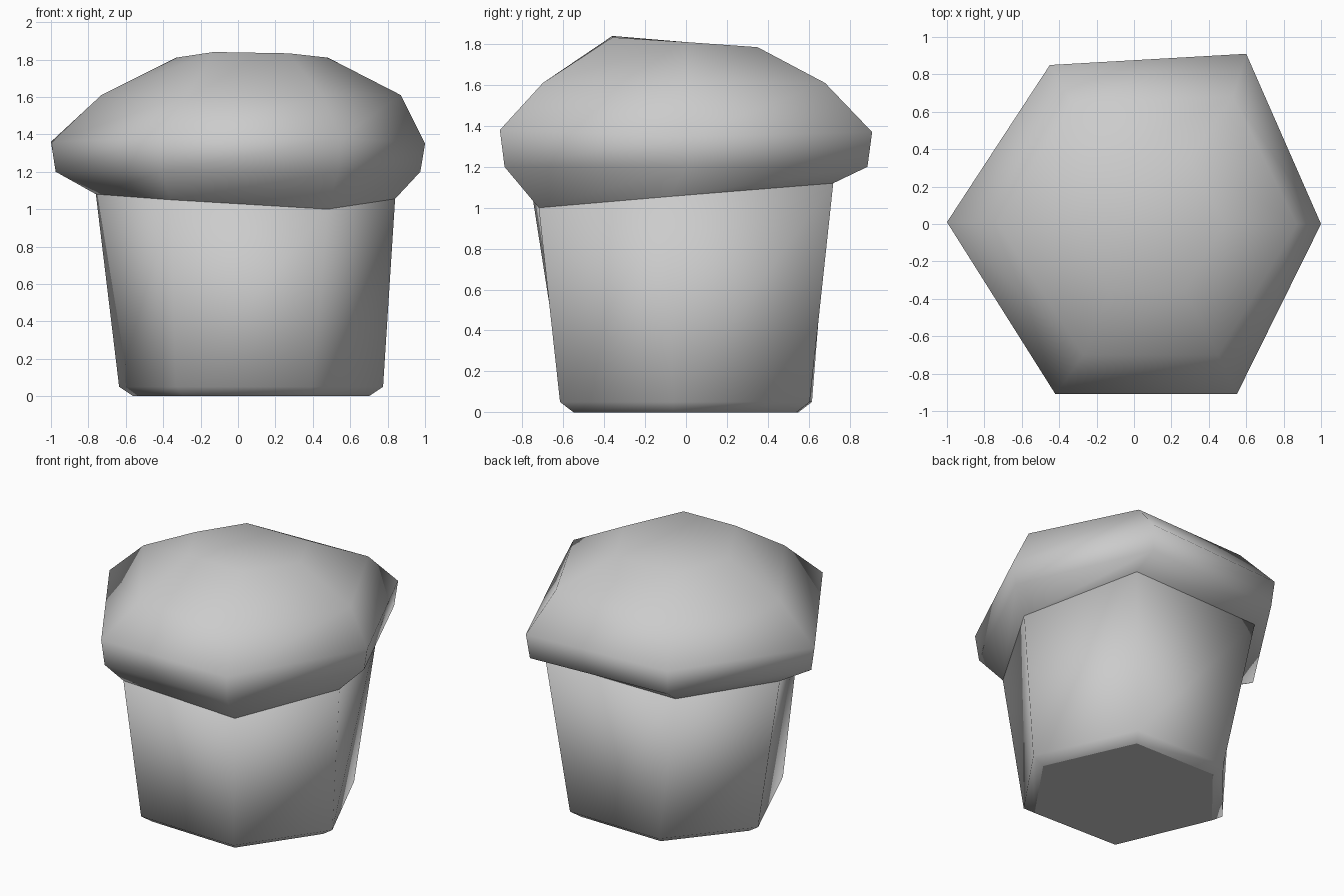
import bpy
import bmesh
from mathutils import Vector

default_cube = bpy.data.objects.get("Cube")
if default_cube:
    bpy.data.objects.remove(default_cube, do_unlink=True)

# Single plain grey for the whole model
grey = bpy.data.materials.new("plain_grey")
grey.use_nodes = True
colour = (0.6, 0.6, 0.6, 1.0)
grey.diffuse_color = colour
grey.node_tree.nodes["Principled BSDF"].inputs["Base Color"].default_value = colour


def ring(outline, heights):
    """Join plan corners with one shared height or a height per corner."""
    if isinstance(heights, float):
        heights = [heights] * len(outline)
    return [Vector((x, y, z)) for (x, y), z in zip(outline, heights)]


def resized(outline, factor, centre_x=0.0):
    """Scale a plan outline about a point on the x axis."""
    return [(centre_x + (x - centre_x) * factor, y * factor) for x, y in outline]


def loft(name, rings, flat_bottom=False):
    """Bridge a stack of rings, lowest first, and close both ends."""
    bm = bmesh.new()
    loops = [[bm.verts.new(point) for point in points] for points in rings]
    for lower, upper in zip(loops, loops[1:]):
        count = len(lower)
        for i in range(count):
            j = (i + 1) % count
            bm.faces.new((lower[i], lower[j], upper[j], upper[i]))
    bottom = bm.faces.new(list(reversed(loops[0])))
    bm.faces.new(loops[-1])
    for face in bm.faces:
        face.smooth = True
    bottom.smooth = not flat_bottom
    if not flat_bottom:
        # The hidden underside is left open so it does not bend the shading
        bm.faces.remove(bottom)
    mesh = bpy.data.meshes.new(name)
    bm.to_mesh(mesh)
    bm.free()
    mesh.materials.append(grey)
    obj = bpy.data.objects.new(name, mesh)
    bpy.context.collection.objects.link(obj)
    return obj


# Plan outlines, anticlockwise from the +x corner
base = [(0.70, -0.06), (0.43, 0.54), (-0.19, 0.55),
        (-0.56, 0.1), (-0.29, -0.53), (0.36, -0.55)]
neck = [(0.84, -0.08), (0.58, 0.72), (-0.41, 0.7),
        (-0.76, 0.05), (-0.36, -0.75), (0.48, -0.72)]
rim = [(1, 0), (0.6, 0.91), (-0.45, 0.85),
       (-1, 0.01), (-0.42, -0.91), (0.55, -0.91)]
shoulder = [(0.87, 0), (0.53, 0.68), (-0.33, 0.65),
            (-0.73, 0), (-0.27, -0.7), (0.45, -0.7)]
crown = [(0.48, 0), (0.3, 0.35), (-0.17, 0.34),
         (-0.33, 0), (-0.13, -0.36), (0.27, -0.36)]

# Slightly uneven seam shared by the stem and the cap
seam = ring(neck, [1.055, 1.12, 1.11, 1.08, 1.05, 1.0])

# Tapered stem with a bevelled foot
loft("stem", [
    ring(base, 0.0),
    ring(resized(base, 1.12, 0.07), 0.05),
    seam,
], flat_bottom=True)

# Overhanging faceted cap with a tilted crown
loft("cap", [
    seam,
    ring(resized(rim, 0.975), 1.2),
    ring(rim, [1.35, 1.37, 1.37, 1.36, 1.38, 1.38]),
    ring(shoulder, 1.61),
    ring(crown, [1.81, 1.785, 1.785, 1.81, 1.84, 1.833]),
])
